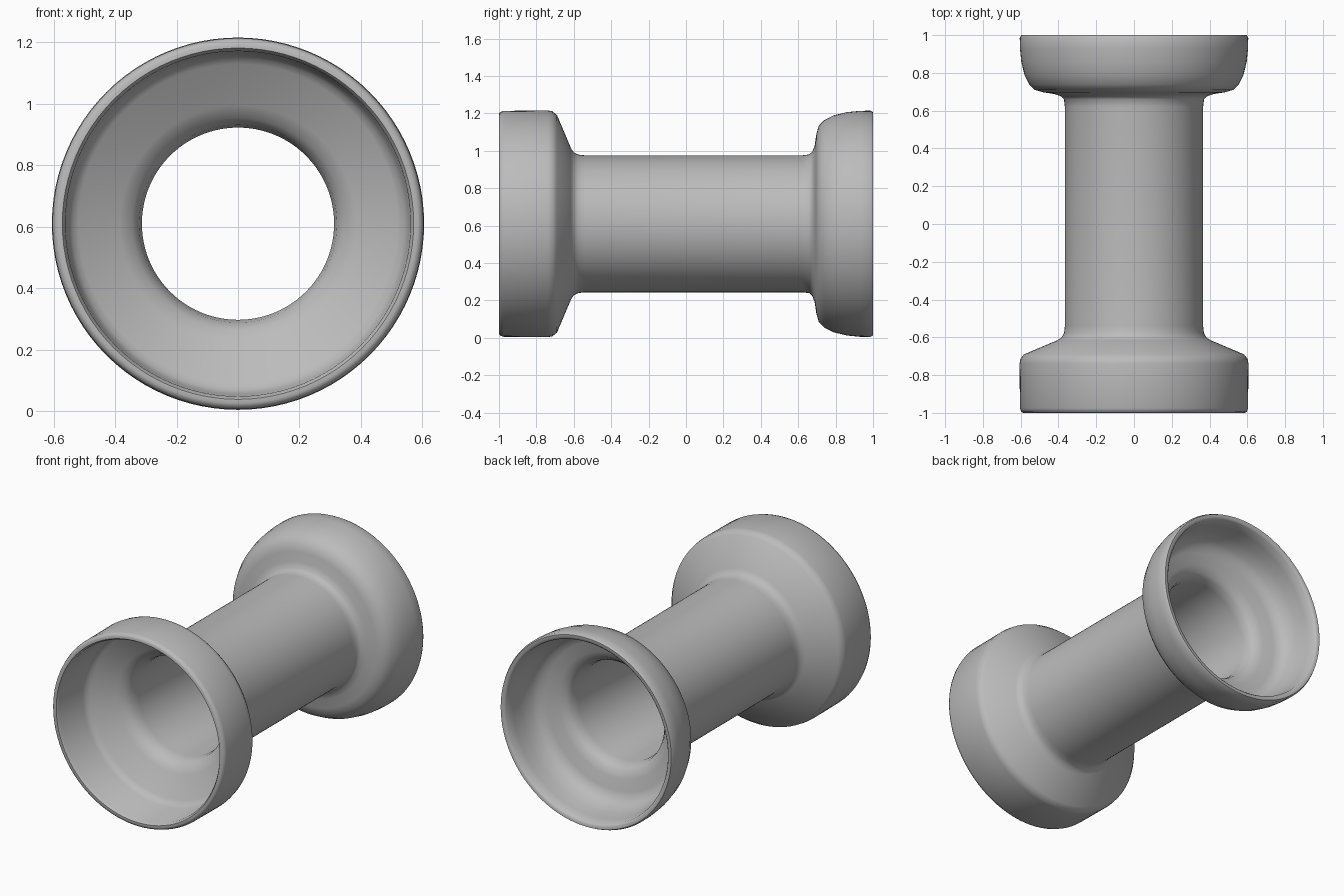
import bpy, bmesh, math

if "Cube" in bpy.data.objects:
    bpy.data.objects.remove(bpy.data.objects["Cube"])

grey = bpy.data.materials.new("plain grey")
colour = (0.5, 0.5, 0.5, 1)
grey.diffuse_color = colour
grey.use_nodes = True
grey.node_tree.nodes["Principled BSDF"].inputs["Base Color"].default_value = colour

CENTRE_Z = 0.61
SIDES = 96


def lathe(name, profile, angle):
    """Revolve a closed (y, radius) profile around the y axis."""
    bm = bmesh.new()
    rings = []
    for i in range(SIDES):
        a = 2 * math.pi * i / SIDES
        rings.append([bm.verts.new((r * math.cos(a), y, CENTRE_Z + r * math.sin(a)))
                      for y, r in profile])
    n = len(profile)
    for i in range(SIDES):
        p, q = rings[i], rings[(i + 1) % SIDES]
        for j in range(n):
            k = (j + 1) % n
            bm.faces.new((p[j], p[k], q[k], q[j]))
    bmesh.ops.recalc_face_normals(bm, faces=bm.faces)
    mesh = bpy.data.meshes.new(name)
    bm.to_mesh(mesh)
    bm.free()
    mesh.materials.append(grey)
    obj = bpy.data.objects.new(name, mesh)
    bpy.context.collection.objects.link(obj)
    bpy.ops.object.select_all(action="DESELECT")
    obj.select_set(True)
    bpy.context.view_layer.objects.active = obj
    bpy.ops.object.shade_smooth_by_angle(angle=math.radians(angle))
    return obj


# Outer skin: straight-walled front cup, tube, rounded back bowl
outer = [(-1, 0.585), (-0.995, 0.597), (-0.975, 0.604), (-0.74, 0.606),
         (-0.715, 0.602), (-0.69, 0.582), (-0.615, 0.405), (-0.60, 0.382),
         (-0.575, 0.37), (-0.54, 0.366), (0.62, 0.366), (0.66, 0.371),
         (0.675, 0.385), (0.688, 0.42), (0.697, 0.48), (0.71, 0.525),
         (0.74, 0.555), (0.79, 0.58), (0.86, 0.597), (0.93, 0.604),
         (0.985, 0.605), (1, 0.597)]

# Inner skin, back to front: bowl, bore, conical throat, front cup
inner = [(1, 0.577), (0.99, 0.567), (0.93, 0.56), (0.86, 0.55), (0.79, 0.53),
         (0.755, 0.50), (0.74, 0.46), (0.725, 0.39), (0.705, 0.345),
         (0.68, 0.325), (0.63, 0.313), (-0.55, 0.313), (-0.60, 0.322),
         (-0.635, 0.345), (-0.66, 0.385), (-0.72, 0.52), (-0.735, 0.54),
         (-0.76, 0.555), (-0.985, 0.562), (-1, 0.572)]

lathe("hollow_spool", outer + inner, 50)
